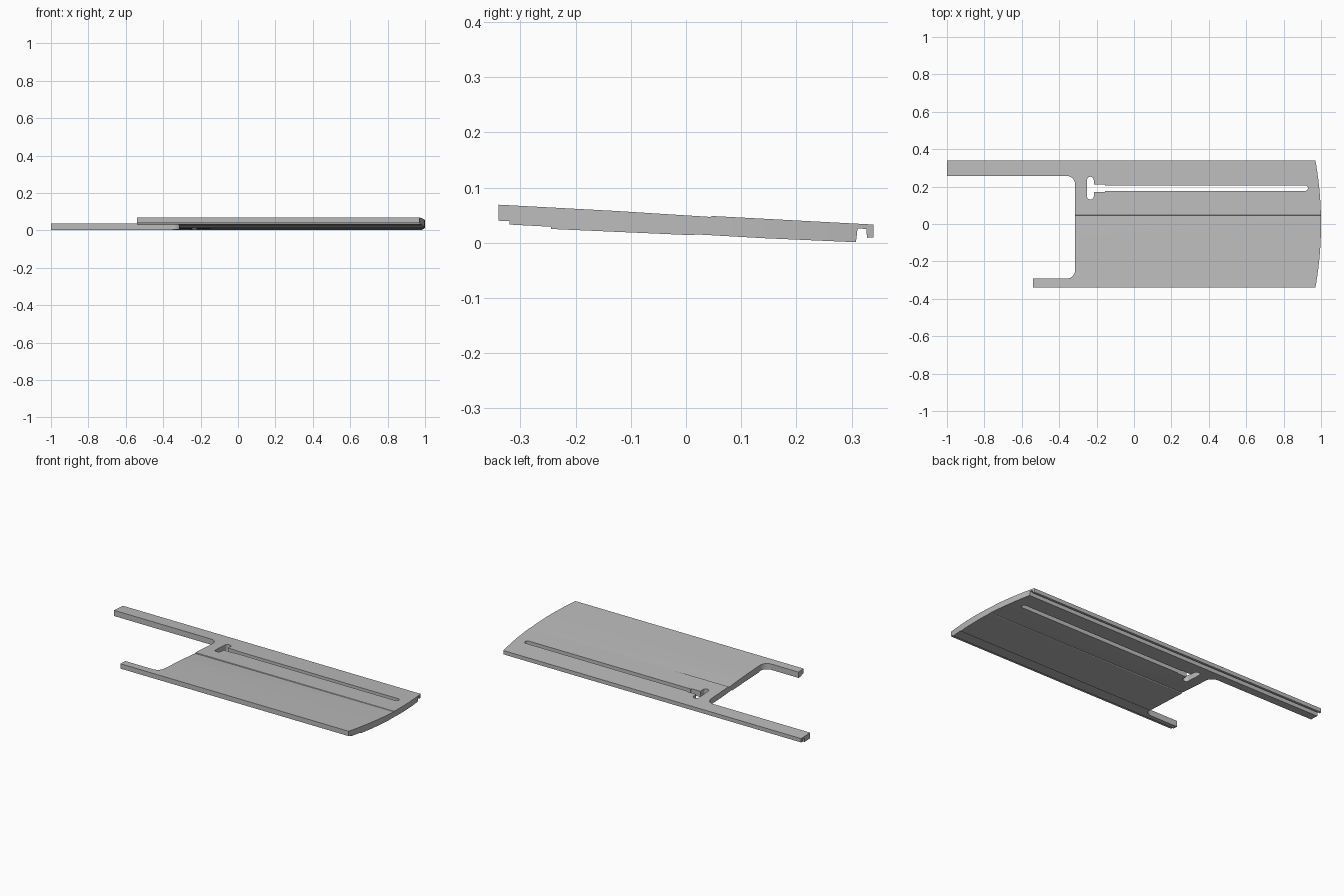
import bpy, bmesh, math

if "Cube" in bpy.data.objects:
    bpy.data.objects.remove(bpy.data.objects["Cube"], do_unlink=True)

grey = bpy.data.materials.new("plain grey")
grey.use_nodes = True
colour = (0.5, 0.5, 0.5, 1)
grey.diffuse_color = colour
grey.node_tree.nodes["Principled BSDF"].inputs["Base Color"].default_value = colour


def loft(name, start, end):
    """Closed solid between two matching rings of points."""
    bm = bmesh.new()
    a = [bm.verts.new(p) for p in start]
    b = [bm.verts.new(p) for p in end]
    bm.faces.new(a)
    bm.faces.new(b)
    for i in range(len(a)):
        j = (i + 1) % len(a)
        bm.faces.new((a[i], a[j], b[j], b[i]))
    bmesh.ops.triangulate(bm, faces=bm.faces[:])
    bmesh.ops.recalc_face_normals(bm, faces=bm.faces[:])
    mesh = bpy.data.meshes.new(name)
    bm.to_mesh(mesh)
    bm.free()
    mesh.materials.append(grey)
    obj = bpy.data.objects.new(name, mesh)
    bpy.context.collection.objects.link(obj)
    return obj


def arc(cx, cy, r, a0, a1, n=8):
    angles = [math.radians(a0 + (a1 - a0) * i / n) for i in range(n + 1)]
    return [(cx + r * math.cos(t), cy + r * math.sin(t)) for t in angles]


def prism(name, outline):
    return loft(name, [(x, y, -0.2) for x, y in outline],
                [(x, y, 0.3) for x, y in outline])


def section(x):
    """Sloping cross-section whose shallow steps fade along the length."""
    dip = 0.0045 - 0.002 * (x + 0.31)
    pts = [
        (-0.34, 0.069), (-0.13, 0.0578), (0.045, 0.0485 - dip), (0.047, 0.0485),
        (0.34, 0.033), (0.34, 0.01), (0.328, 0.009), (0.327, 0.025),
        (0.311, 0.026), (0.308, 0.001), (0.14, 0.0083), (0.018, 0.0135 + dip),
        (0.012, 0.0137), (-0.245, 0.025), (-0.245, 0.029), (-0.32, 0.033),
        (-0.32, 0.039), (-0.34, 0.04)]
    return [(x, y, z) for y, z in pts]


def apply_boolean(target, tool, operation):
    mod = target.modifiers.new(tool.name, 'BOOLEAN')
    mod.operation = operation
    mod.solver = 'EXACT'
    mod.object = tool
    bpy.context.view_layer.objects.active = target
    bpy.ops.object.modifier_apply(modifier=mod.name)
    bpy.data.objects.remove(tool, do_unlink=True)


panel = loft("panel", section(-1.1), section(1.1))

# Plan outline: bowed end, two arms and a filleted notch between them
radius = 1.942
half = math.degrees(math.asin(0.4 / radius))
outline = arc(1 - radius, 0, radius, -half, half, 28)
outline += [(-1, 0.4), (-1, 0.257)]
outline += arc(-0.36, 0.212, 0.045, 90, 0)
outline += arc(-0.36, -0.247, 0.045, 0, -90)
outline += [(-0.54, -0.292), (-0.54, -0.4)]
apply_boolean(panel, prism("plan_outline", outline), 'INTERSECT')

# Long slot with a rounded cross bar and a short wider neck
slot = arc(0.915, 0.192, 0.015, -90, 90)
slot += [(-0.155, 0.207), (-0.155, 0.211), (-0.215, 0.211)]
slot += arc(-0.233, 0.235, 0.018, 0, 180)
slot += arc(-0.233, 0.148, 0.018, 180, 360)
slot += [(-0.215, 0.172), (-0.155, 0.172), (-0.155, 0.177)]
apply_boolean(panel, prism("slot_cutter", slot), 'DIFFERENCE')

for poly in panel.data.polygons:
    poly.use_smooth = False
